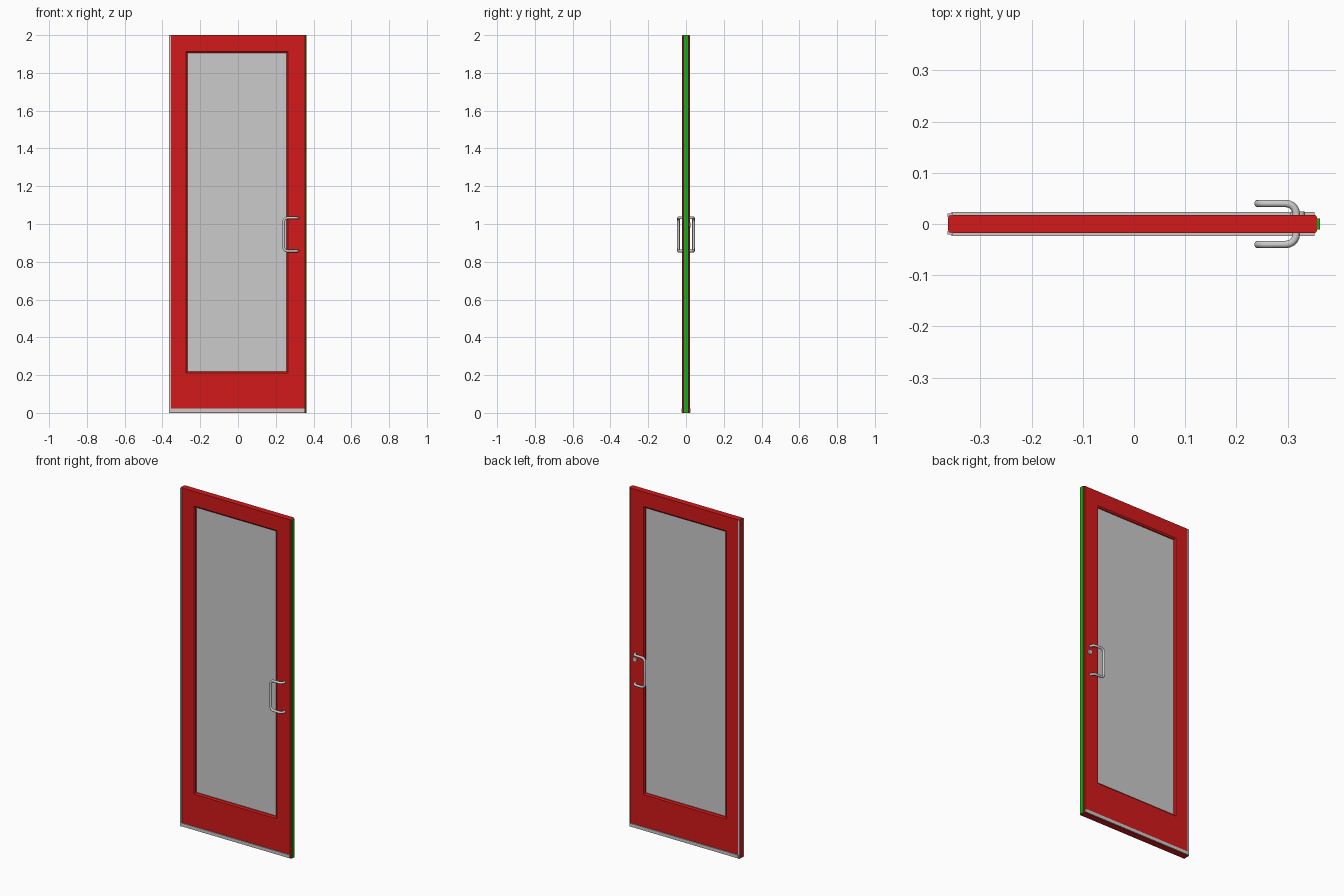
import bpy, bmesh, math
from mathutils import Vector

if "Cube" in bpy.data.objects:
    bpy.data.objects.remove(bpy.data.objects["Cube"])


def material(name, rgb):
    m = bpy.data.materials.new(name)
    m.diffuse_color = (*rgb, 1)
    m.use_nodes = True
    m.node_tree.nodes["Principled BSDF"].inputs["Base Color"].default_value = m.diffuse_color
    return m


RED = material("red_paint", (0.65, 0.01, 0.01))
GREEN = material("green_edge", (0.01, 0.42, 0.01))


def finish(name, bm, mat=None):
    bmesh.ops.recalc_face_normals(bm, faces=bm.faces)
    mesh = bpy.data.meshes.new(name)
    bm.to_mesh(mesh)
    bm.free()
    ob = bpy.data.objects.new(name, mesh)
    bpy.context.collection.objects.link(ob)
    if mat:
        mesh.materials.append(mat)
    return ob


def box(name, lo, hi, mat=None):
    bm = bmesh.new()
    bmesh.ops.create_cube(bm, size=1)
    for v in bm.verts:
        v.co = [lo[i] + (v.co[i] + 0.5) * (hi[i] - lo[i]) for i in range(3)]
    return finish(name, bm, mat)


def smooth(ob):
    bpy.ops.object.select_all(action='DESELECT')
    bpy.context.view_layer.objects.active = ob
    ob.select_set(True)
    bpy.ops.object.shade_smooth_by_angle(angle=math.radians(40))


def fillet(points, radius, steps=5):
    """Round every inner corner of a path."""
    pts = [Vector(p) for p in points]
    out = [pts[0]]
    for a, b, c in zip(pts, pts[1:], pts[2:]):
        p, q = b + (a - b).normalized() * radius, b + (c - b).normalized() * radius
        mid = p + q - b
        for i in range(steps + 1):
            t = math.pi / 2 * i / steps
            out.append(mid + (p - mid) * math.cos(t) + (q - mid) * math.sin(t))
    return out + [pts[-1]]


def tube(name, path, radius):
    cu = bpy.data.curves.new(name, 'CURVE')
    cu.dimensions = '3D'
    cu.bevel_depth, cu.bevel_resolution, cu.use_fill_caps = radius, 3, True
    sp = cu.splines.new('POLY')
    sp.points.add(len(path) - 1)
    for pt, co in zip(sp.points, path):
        pt.co = (*co, 1)
    ob = bpy.data.objects.new(name, cu)
    bpy.context.collection.objects.link(ob)
    bpy.ops.object.select_all(action='DESELECT')
    bpy.context.view_layer.objects.active = ob
    ob.select_set(True)
    bpy.ops.object.convert(target='MESH')
    smooth(bpy.context.object)


# door frame: closed section (x0, x1, z0, z1, y) carried around the opening
T, IN = 0.018, 0.012
section = [
    (-0.363, 0.358, 0, 2, -0.013), (-0.360, 0.354, 0, 2, -T),
    (-0.276, 0.266, 0.212, 1.914, -T), (-0.268, 0.258, 0.22, 1.906, -IN),
    (-0.268, 0.258, 0.22, 1.906, IN), (-0.276, 0.266, 0.212, 1.914, T),
    (-0.360, 0.354, 0, 2, T), (-0.363, 0.358, 0, 2, 0.013)]
bm = bmesh.new()
rings = [[bm.verts.new(p) for p in
          ((x0, y, z0), (x1, y, z0), (x1, y, z1), (x0, y, z1))]
         for x0, x1, z0, z1, y in section]
for k, r in enumerate(rings):
    n = rings[(k + 1) % len(rings)]
    for i in range(4):
        j = (i + 1) % 4
        bm.faces.new((r[i], r[j], n[j], n[i]))
# close the thin top and bottom slivers by merging coincident corners
bmesh.ops.remove_doubles(bm, verts=bm.verts, dist=1e-5)
finish("door_frame", bm, RED)

# glass pane and latch edge strip
box("glass_pane", (-0.27, -0.005, 0.218), (0.26, 0.005, 1.908))
box("latch_edge_strip", (0.356, -0.011, 0), (0.363, 0.011, 2), GREEN)

# seals and pull handles on both faces
for side, s in (("front", -1), ("back", 1)):
    ys = sorted((s * 0.016, s * 0.023))
    box(side + "_bottom_seal", (-0.357, ys[0], 0.003), (0.353, ys[1], 0.022))
    ys = sorted((s * 0.014, s * 0.0205))
    box(side + "_hinge_seal", (-0.364, ys[0], 0), (-0.354, ys[1], 1.998))
    X, Y, x, hi, lo = 0.317, s * 0.04, 0.242, 1.032, 0.857
    path = fillet([(X, s * 0.016, hi), (X, Y, hi), (x, Y, hi),
                   (x, Y, lo), (X, Y, lo), (X, s * 0.016, lo)], 0.02)
    tube(side + "_pull_handle", path, 0.0072)

# lock cylinder on the back face
bm = bmesh.new()
bmesh.ops.create_cone(bm, cap_ends=True, segments=24, radius1=0.015,
                      radius2=0.013, depth=0.008)
for v in bm.verts:
    v.co = (v.co.x + 0.32, v.co.z + 0.02, v.co.y + 0.995)
smooth(finish("lock_cylinder", bm))
